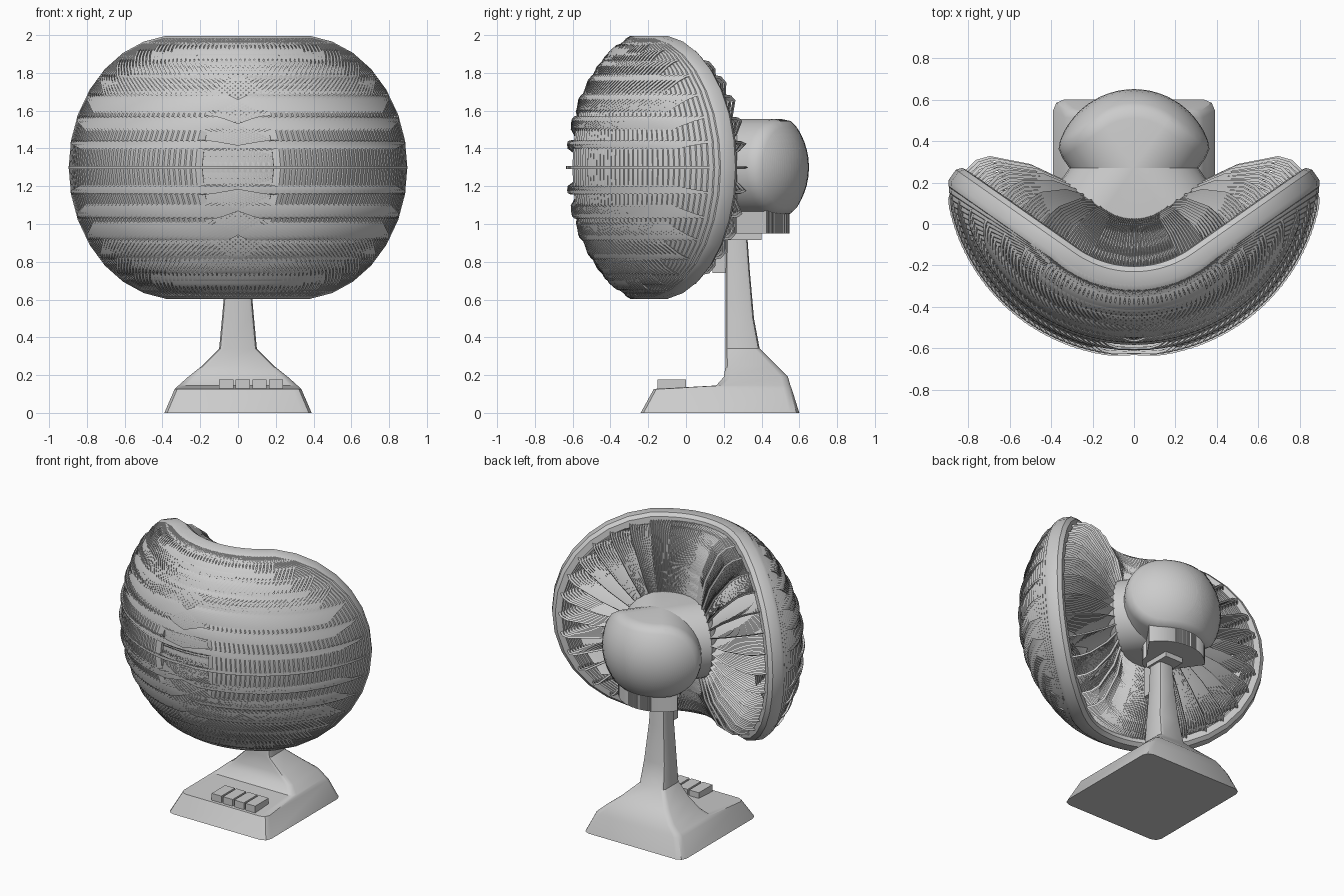
import bpy, bmesh
from math import sin, cos, pi, radians
from mathutils import Matrix, Vector

if "Cube" in bpy.data.objects:
    bpy.data.objects.remove(bpy.data.objects["Cube"])

PIVOT = Vector((0, 0.27, 1.3))
SWING, STEPS = 35, 36          # head is repeated through its swing


def finish(name, bm, smooth=True):
    bmesh.ops.remove_doubles(bm, verts=bm.verts, dist=0.0002)
    bmesh.ops.recalc_face_normals(bm, faces=bm.faces)
    me = bpy.data.meshes.new(name)
    bm.to_mesh(me)
    bm.free()
    ob = bpy.data.objects.new(name, me)
    bpy.context.collection.objects.link(ob)
    if smooth:
        bpy.context.view_layer.objects.active = ob
        ob.select_set(True)
        bpy.ops.object.shade_smooth_by_angle(angle=radians(35))
        ob.select_set(False)
    return ob


def polar(r, d, t):
    # r = distance from fan axis, d = distance in front of pivot
    return Vector((r * cos(t), -d, r * sin(t)))


def skin(bm, rings, loop=False, caps=False):
    rows = [[bm.verts.new(p) for p in ring] for ring in rings]
    pairs = list(zip(rows, rows[1:])) + ([(rows[-1], rows[0])] if loop else [])
    for a, b in pairs:
        for i in range(len(a)):
            j = (i + 1) % len(a)
            bm.faces.new((a[i], a[j], b[j], b[i]))
    if caps:
        bm.faces.new(rows[0][::-1])
        bm.faces.new(rows[-1])


def lathe(bm, profile, n, loop=False):
    skin(bm, [[polar(r, d, 2 * pi * i / n) for i in range(n)] for r, d in profile], loop)


def box(bm, x0, x1, y0, y1, z0, z1):
    m = Matrix.Translation(((x0 + x1) / 2, (y0 + y1) / 2, (z0 + z1) / 2)) @ \
        Matrix.Diagonal((x1 - x0, y1 - y0, z1 - z0, 1))
    bmesh.ops.create_cube(bm, size=1, matrix=m)


def spokes(bm, path, count, w):
    for k in range(count):
        t = 2 * pi * k / count
        side = Vector((-sin(t), 0, cos(t))) * w
        rings = []
        for i, (r, d) in enumerate(path):
            a, b = path[max(i - 1, 0)], path[min(i + 1, len(path) - 1)]
            tan = (polar(*b, t) - polar(*a, t)).normalized()
            nor = tan.cross(side)
            p = polar(r, d, t)
            rings.append([p + nor, p + side * .87 - nor * .5, p - side * .87 - nor * .5])
        skin(bm, rings)


def sweep(name, build):
    src = bmesh.new()
    build(src)
    bmesh.ops.remove_doubles(src, verts=src.verts, dist=0.0002)
    bmesh.ops.recalc_face_normals(src, faces=src.faces)
    tmp = bpy.data.meshes.new("tmp")
    src.to_mesh(tmp)
    src.free()
    out = bmesh.new()
    for k in range(STEPS):
        a = radians(-SWING + 2 * SWING * k / (STEPS - 1))
        start = len(out.verts)
        out.from_mesh(tmp)
        out.verts.ensure_lookup_table()
        bmesh.ops.transform(out, verts=out.verts[start:],
                            matrix=Matrix.Translation(PIVOT) @ Matrix.Rotation(a, 4, 'Z'))
    bpy.data.meshes.remove(tmp)
    me = bpy.data.meshes.new(name)
    out.to_mesh(me)
    out.free()
    ob = bpy.data.objects.new(name, me)
    bpy.context.collection.objects.link(ob)
    bpy.context.view_layer.objects.active = ob
    ob.select_set(True)
    bpy.ops.object.shade_smooth_by_angle(angle=radians(35))
    ob.select_set(False)


# Cage rim: closed rounded band
sweep("cage_rim", lambda bm: lathe(bm, [
    (.64, .47), (.68, .475), (.70, .50), (.70, .56), (.685, .585), (.65, .60), (.635, .58), (.63, .50)],
    30, True))

# Front guard wires
sweep("front_guard", lambda bm: spokes(bm, [
    (.66, .59), (.645, .635), (.615, .67), (.51, .74), (.32, .79), (.09, .81)], 30, .009))

# Rear guard wires
sweep("rear_guard", lambda bm: spokes(bm, [
    (.655, .49), (.64, .41), (.60, .36), (.42, .28), (.25, .25)], 30, .009))

# Front badge disc in the middle of the guard
sweep("front_cap", lambda bm: lathe(bm, [
    (0, .82), (.09, .82), (.105, .81), (.105, .79), (0, .79)], 20))


# Spinning blades with hub
def blades(bm):
    lathe(bm, [(0, .68), (.08, .67), (.1, .64), (.1, .40), (0, .40)], 16)
    for k in range(3):
        rows = []
        for r, h in ((.09, .3), (.3, .48), (.5, .5), (.57, .3)):
            t = 2 * pi * k / 3 + pi / 2
            rows.append([bm.verts.new(polar(r, .53 + s * .09, t + s * h)) for s in (-1, 0, 1)])
        for a, b in zip(rows, rows[1:]):
            for i in range(2):
                bm.faces.new((a[i], a[i + 1], b[i + 1], b[i]))


sweep("fan_blades", blades)

# Motor housing with domed rear
sweep("motor_housing", lambda bm: lathe(bm, [
    (0, .27), (.24, .27), (.255, .25), (.255, -.24), (.245, -.285), (.215, -.315),
    (.15, -.345), (.07, -.36), (0, -.365)], 28))

# Swing gearbox under the motor
sweep("gearbox", lambda bm: box(bm, -.1, .1, -.07, .26, -.35, -.18))

# Tilt joint between neck and gearbox
bm = bmesh.new()
box(bm, -.07, .07, .21, .40, .915, .96)
box(bm, -.035, .035, .14, .22, .74, .96)
finish("tilt_joint", bm, False)

# Base flaring up into the neck: z, half width, front y, back y, corner cut
bm = bmesh.new()
sections = [(0, .39, -.24, .60, .05), (.127, .335, -.17, .56, .045), (.145, .315, .16, .553, .04),
            (.19, .265, .20, .54, .035), (.25, .19, .21, .48, .03), (.34, .10, .21, .39, .025),
            (.50, .085, .21, .36, .022), (.75, .063, .21, .338, .02), (.93, .055, .215, .325, .018)]
rings = []
for z, w, f, b, c in sections:
    h = c * .3
    half = [(w - c, f), (w - h, f + h), (w, f + c), (w, b - c), (w - h, b - h), (w - c, b)]
    rings.append([(x, y, z) for x, y in half] + [(-x, y, z) for x, y in reversed(half)])
skin(bm, rings, caps=True)
finish("base_and_neck", bm)

# Speed buttons, the first one pressed down at the front
bm = bmesh.new()
for i in range(4):
    x = -.1 + i * .088
    box(bm, x, x + .075, -.15, 0, .12, .176)
finish("speed_buttons", bm, False)
